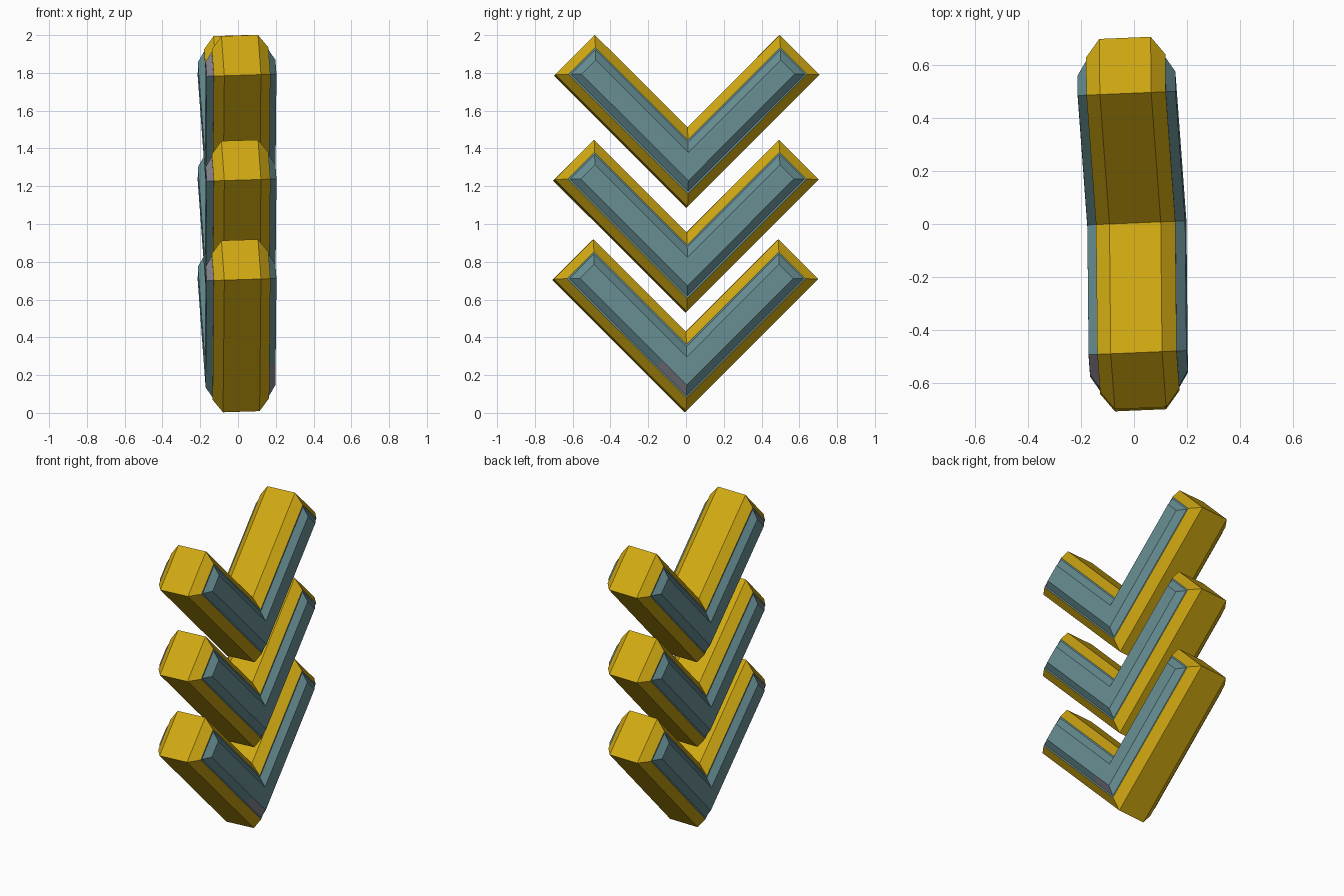
import bpy, bmesh
from mathutils import Matrix, Vector

if "Cube" in bpy.data.objects:
    bpy.data.objects.remove(bpy.data.objects["Cube"])


def material(name, rgb):
    m = bpy.data.materials.new(name)
    m.diffuse_color = (*rgb, 1)
    m.use_nodes = True
    m.node_tree.nodes["Principled BSDF"].inputs["Base Color"].default_value = m.diffuse_color
    return m


YELLOW, TEAL, GREY = range(3)
MATS = [material("golden yellow", (0.64, 0.40, 0.006)),
        material("dull teal", (0.135, 0.27, 0.29)),
        material("warm grey", (0.25, 0.24, 0.29))]


def outline(v):
    """V-shaped outline in (y, z), pulled in by v at each corner."""
    return [(0, -0.455 + v), (0.70 - v, 0.245), (0.49, 0.455 - v),
            (0, -0.035 - v), (-0.49, 0.455 - v), (-0.70 + v, 0.245)]


# layers through the thickness: x, inset
LAYERS = [(-0.185, 0.135), (-0.15, 0.08), (-0.15, 0.068), (-0.097, 0),
          (0.097, 0), (0.15, 0.068), (0.15, 0.08), (0.185, 0.135)]


def chevron(name, y, z, worn_patch=False):
    bm = bmesh.new()
    rings = [[bm.verts.new((x, *p)) for p in outline(v)] for x, v in LAYERS]
    for k, (a, b) in enumerate(zip(rings, rings[1:])):
        for i in range(6):
            j = (i + 1) % 6
            f = bm.faces.new((a[i], a[j], b[j], b[i]))
            f.material_index = YELLOW if 2 <= k <= 4 else TEAL
            # grey end bevel on the front left
            if k == 0 and i == 4:
                f.material_index = GREY
    # flat side plates, one quad per arm
    for r in (rings[0], rings[-1]):
        for q in ((0, 1, 2, 3), (0, 3, 4, 5)):
            bm.faces.new([r[i] for i in q]).material_index = TEAL
    bmesh.ops.recalc_face_normals(bm, faces=bm.faces)

    # grey patch cut in the lower side bevel
    if worn_patch:
        def bevel_faces():
            return [f for f in bm.faces if f.material_index == TEAL
                    and f.normal.x > 0.1 and f.normal.y < -0.1 and f.normal.z < -0.1]
        fs = bevel_faces()
        geom = fs + list({e for f in fs for e in f.edges}) + list({v for f in fs for v in f.verts})
        cut = Vector((0.16, -0.15, -0.21))
        d = Vector((0, -1, 1))
        bmesh.ops.bisect_plane(bm, geom=geom, plane_co=cut, plane_no=d)
        bm.normal_update()
        for f in bevel_faces():
            if (f.calc_center_median() - cut).dot(d) < 0:
                f.material_index = GREY

    me = bpy.data.meshes.new(name)
    bm.to_mesh(me)
    bm.free()
    for m in MATS:
        me.materials.append(m)
    ob = bpy.data.objects.new(name, me)
    # each chevron is slightly twisted
    ob.matrix_world = (Matrix.Translation((0.003, y, z))
                       @ Matrix.Rotation(0.042, 4, 'Z') @ Matrix.Rotation(-0.032, 4, 'Y'))
    bpy.context.collection.objects.link(ob)


chevron("lower_chevron", -0.004, 0.461, worn_patch=True)
chevron("middle_chevron", 0.0, 0.988)
chevron("upper_chevron", 0.004, 1.543)
